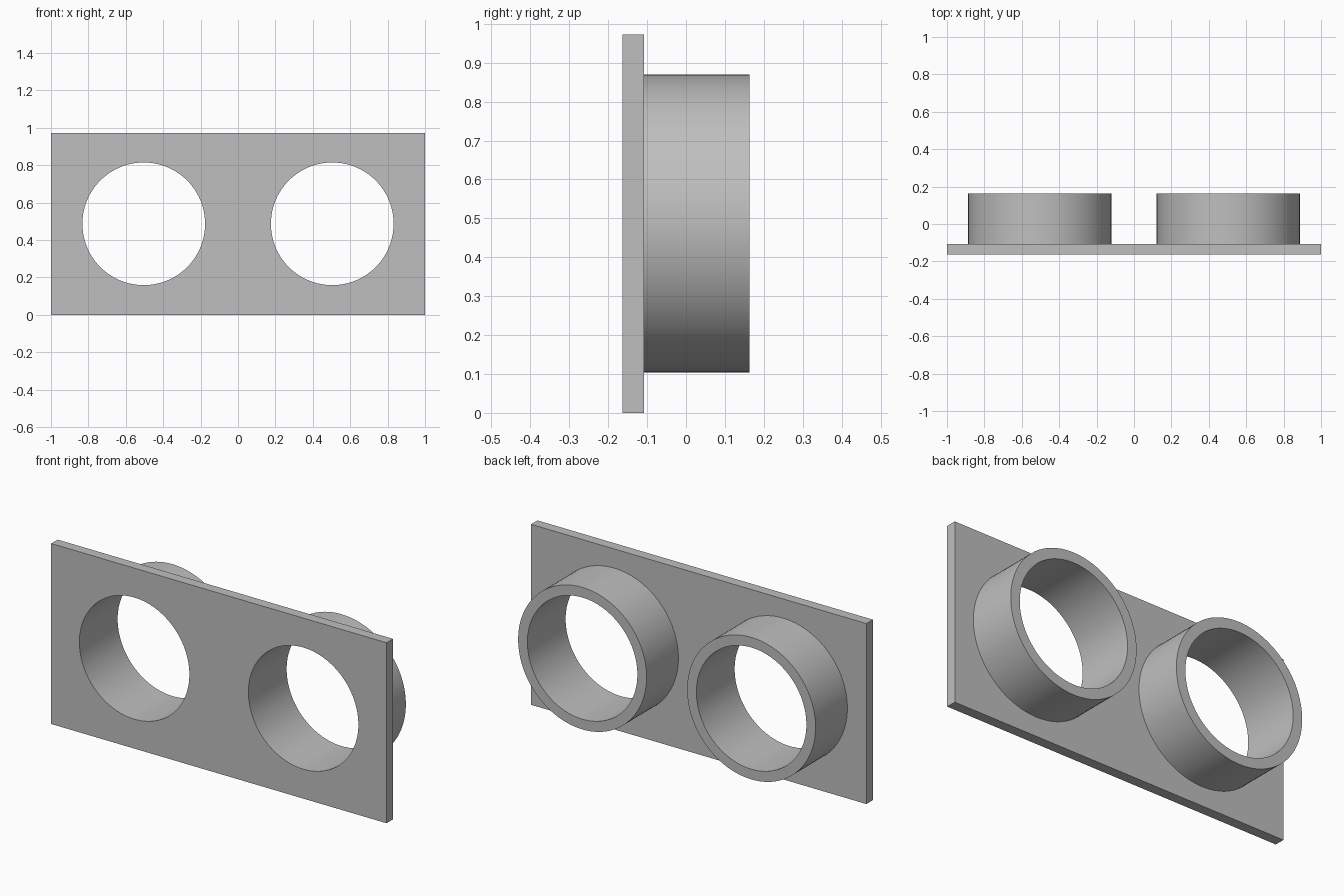
import bpy
import bmesh
from math import cos, sin, tau, pi, radians
from mathutils import Matrix

cube = bpy.data.objects.get("Cube")
if cube:
    bpy.data.objects.remove(cube, do_unlink=True)

HALF_W, HEIGHT = 1.0, 0.973
FRONT, PLATE_BACK, BACK = -0.163, -0.108, 0.163
HOLE_X, HOLE_Z = 0.504, HEIGHT / 2
R_IN, R_OUT = 0.328, 0.383

grey = bpy.data.materials.new("plain grey")
grey.use_nodes = True
colour = (0.52, 0.52, 0.52, 1)
grey.diffuse_color = colour
grey.node_tree.nodes["Principled BSDF"].inputs["Base Color"].default_value = colour


def circle(x, z, r, n=96):
    return [(x + r * cos(tau * i / n), z + r * sin(tau * i / n)) for i in range(n)]


def extruded(name, outlines, y0, y1):
    """Fill nested x-z outlines (inner ones become holes) and extrude from y0 to y1."""
    curve = bpy.data.curves.new(name + "_outline", "CURVE")
    curve.dimensions = "2D"
    curve.fill_mode = "BOTH"
    curve.extrude = (y1 - y0) / 2
    for pts in outlines:
        spline = curve.splines.new("POLY")
        spline.points.add(len(pts) - 1)
        for point, (x, z) in zip(spline.points, pts):
            point.co = (x, z, 0, 1)
        spline.use_cyclic_u = True
    helper = bpy.data.objects.new(name + "_outline", curve)
    bpy.context.collection.objects.link(helper)
    bpy.context.view_layer.update()
    mesh = bpy.data.meshes.new_from_object(helper)
    bpy.data.objects.remove(helper)
    bpy.data.curves.remove(curve)

    # Weld caps to walls and stand the shape upright
    bm = bmesh.new()
    bm.from_mesh(mesh)
    bmesh.ops.remove_doubles(bm, verts=bm.verts, dist=1e-5)
    stand = Matrix.Translation((0, (y0 + y1) / 2, 0)) @ Matrix.Rotation(pi / 2, 4, "X")
    bmesh.ops.transform(bm, matrix=stand, verts=bm.verts)
    bmesh.ops.recalc_face_normals(bm, faces=bm.faces)
    bm.to_mesh(mesh)
    bm.free()

    mesh.name = name
    mesh.materials.clear()
    mesh.materials.append(grey)
    obj = bpy.data.objects.new(name, mesh)
    bpy.context.collection.objects.link(obj)
    bpy.ops.object.select_all(action="DESELECT")
    obj.select_set(True)
    bpy.context.view_layer.objects.active = obj
    bpy.ops.object.shade_smooth_by_angle(angle=radians(30))
    return obj


# Face plate with two round openings
border = [(-HALF_W, 0), (HALF_W, 0), (HALF_W, HEIGHT), (-HALF_W, HEIGHT)]
holes = [circle(s * HOLE_X, HOLE_Z, R_IN) for s in (-1, 1)]
extruded("face_plate", [border] + holes, FRONT, PLATE_BACK)

# Tubular collars behind the openings
for side, s in (("right", -1), ("left", 1)):
    rings = [circle(s * HOLE_X, HOLE_Z, r) for r in (R_OUT, R_IN)]
    extruded(side + "_collar", rings, PLATE_BACK, BACK)
